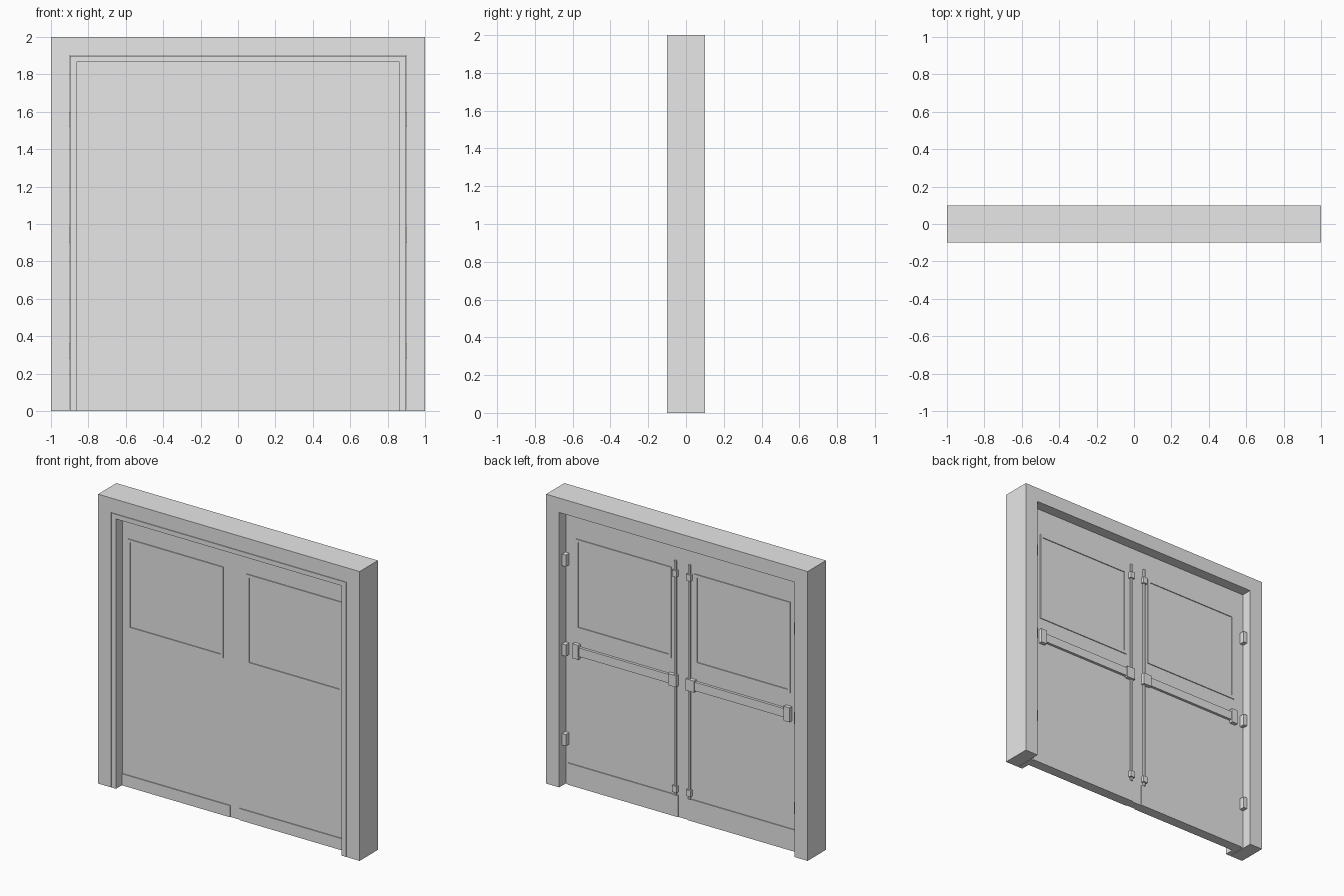
import bpy
import bmesh

if "Cube" in bpy.data.objects:
    bpy.data.objects.remove(bpy.data.objects["Cube"])

# One flat grey for the whole model
grey = bpy.data.materials.new("light grey")
grey.diffuse_color = (0.8, 0.8, 0.8, 1)
grey.use_nodes = True
grey.node_tree.nodes["Principled BSDF"].inputs["Base Color"].default_value = grey.diffuse_color


def part(name, *boxes):
    """One object made of boxes given as (x0, x1, y0, y1, z0, z1)."""
    bm = bmesh.new()
    for x0, x1, y0, y1, z0, z1 in boxes:
        for v in bmesh.ops.create_cube(bm, size=1)["verts"]:
            v.co = (x1 if v.co.x > 0 else x0,
                    y1 if v.co.y > 0 else y0,
                    z1 if v.co.z > 0 else z0)
    mesh = bpy.data.meshes.new(name)
    bm.to_mesh(mesh)
    bm.free()
    mesh.materials.append(grey)
    obj = bpy.data.objects.new(name, mesh)
    bpy.context.collection.objects.link(obj)
    return obj


def pair(name, *boxes):
    """The same part on the right and mirrored on the left."""
    part(name + "_right", *boxes)
    part(name + "_left", *[(-b[1], -b[0], *b[2:]) for b in boxes])


FACE = 0.03          # half thickness of the door leaves
EDGE = 0.897         # leaves and stops stop just short of the jambs

# Door frame
part("frame_header", (-1, 1, -0.1, 0.1, 1.9, 2))
pair("frame_jamb", (0.9, 1, -0.1, 0.1, 0, 1.9))

# Door stops in front of the leaves
pair("side_stop", (0.863, EDGE, -0.1, -FACE, 0, EDGE + 1))
part("top_stop", (-0.863, 0.863, -0.1, -FACE, 1.865, EDGE + 1))

# Door leaves
pair("door_leaf", (0, EDGE, -FACE, FACE, 0, EDGE + 1))

# Window trim on both faces
for side, y0, y1 in (("front", -FACE - 0.006, -FACE), ("back", FACE, FACE + 0.006)):
    pair("window_trim_" + side,
         (0.09, 0.11, y0, y1, 1.085, 1.714),
         (0.80, 0.82, y0, y1, 1.085, 1.714),
         (0.11, 0.80, y0, y1, 1.694, 1.714),
         (0.11, 0.80, y0, y1, 1.085, 1.108))

# Kick plates
pair("kick_plate_front", (0.035, 0.863, -FACE - 0.006, -FACE, 0, 0.08))
pair("kick_plate_back", (0.035, 0.88, FACE, FACE + 0.006, 0, 0.15))

# Hinges on the back, bridging the gap to the jamb
pair("hinges", *[(0.872, 0.91, FACE, 0.068, z - 0.04, z + 0.04)
                 for z in (0.32, 0.94, 1.56)])

# Vertical bolt rods and their guides
pair("bolt_rod", (0.047, 0.061, FACE, 0.044, 0.15, 1.77))
pair("bolt_guides", *[(0.037, 0.071, FACE, 0.052, z - h, z + h)
                      for z, h in ((0.195, 0.022), (1.685, 0.022))])

# Push bars with end mounts
pair("push_bar", (0.10, 0.79, FACE, 0.048, 0.915, 0.975))
pair("push_bar_mounts",
     (0.037, 0.10, FACE, 0.056, 0.905, 0.985),
     (0.785, 0.83, FACE, 0.056, 0.895, 0.995))
